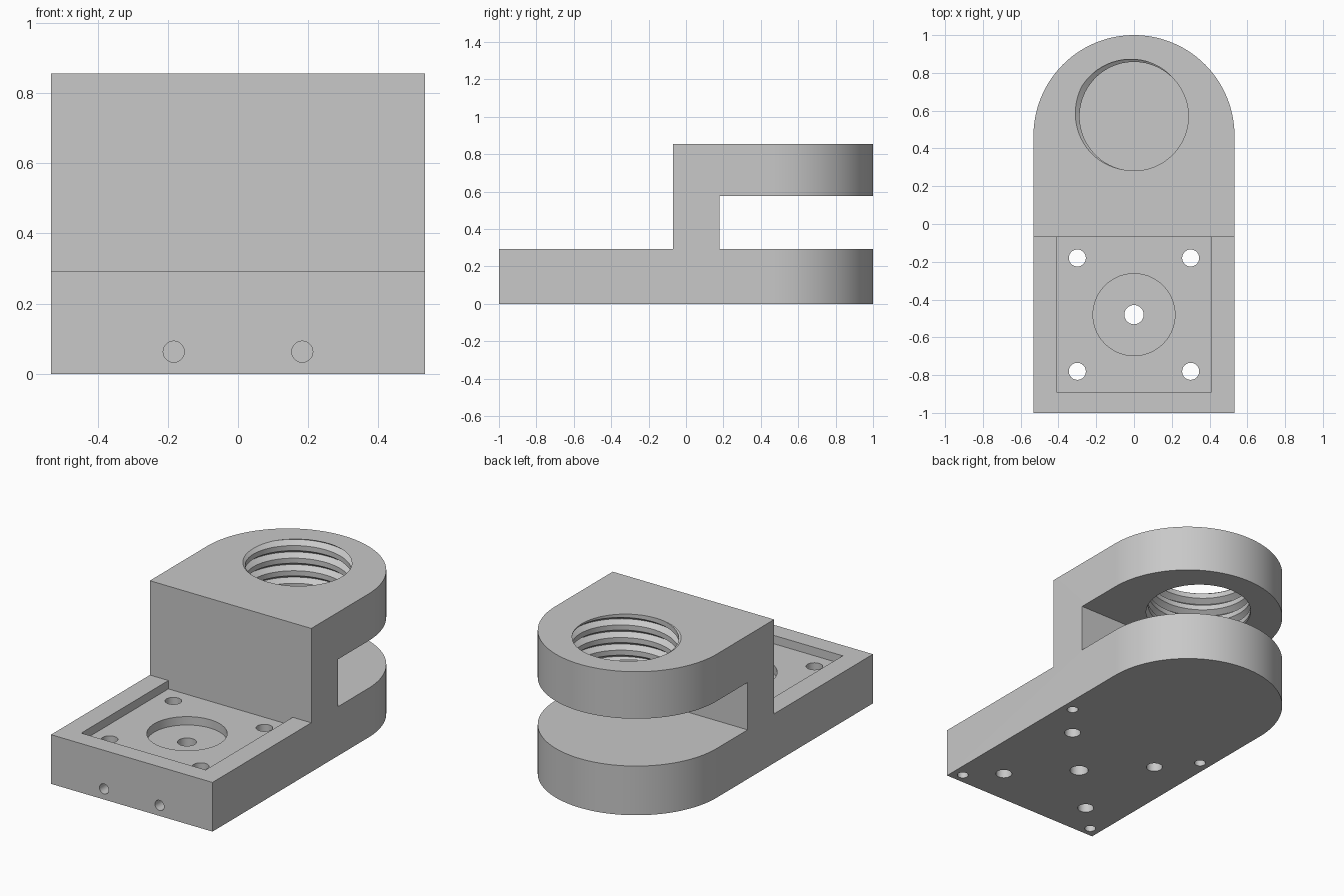
import bpy, bmesh
from math import pi, sin, cos, radians

if "Cube" in bpy.data.objects:
    bpy.data.objects.remove(bpy.data.objects["Cube"], do_unlink=True)

HALF_W, BASE_TOP, GAP_TOP, TOP = 0.532, 0.293, 0.575, 0.855
WALL_FRONT, WALL_BACK = -0.07, 0.18
POCKET_FLOOR, RECESS_FLOOR = 0.243, 0.193
PLATE_Y = -0.48

grey = bpy.data.materials.new("plain grey")
grey.use_nodes = True
colour = (0.58, 0.58, 0.58, 1)
grey.diffuse_color = colour
grey.node_tree.nodes["Principled BSDF"].inputs["Base Color"].default_value = colour


def make_object(name, bm):
    bmesh.ops.recalc_face_normals(bm, faces=bm.faces[:])
    mesh = bpy.data.meshes.new(name)
    bm.to_mesh(mesh)
    bm.free()
    mesh.materials.append(grey)
    obj = bpy.data.objects.new(name, mesh)
    bpy.context.collection.objects.link(obj)
    return obj


def prism(name, outline, z0, z1):
    bm = bmesh.new()
    face = bm.faces.new([bm.verts.new((x, y, z0)) for x, y in outline])
    top = bmesh.ops.extrude_face_region(bm, geom=[face])["geom"]
    verts = [v for v in top if isinstance(v, bmesh.types.BMVert)]
    bmesh.ops.translate(bm, verts=verts, vec=(0, 0, z1 - z0))
    return make_object(name, bm)


def box(name, half, y0, y1, z0, z1):
    return prism(name, [(-half, y0), (half, y0), (half, y1), (-half, y1)], z0, z1)


def disc(name, x, y, r, z0, z1, n=40):
    ring = [(x + r * cos(2 * pi * i / n), y + r * sin(2 * pi * i / n)) for i in range(n)]
    return prism(name, ring, z0, z1)


def thread_cutter(name, y, r, depth, pitch, z0, z1, start, n=72):
    # V groove wound along a helix, closed by a fan at each end
    profile = [(0.0, r), (0.3, r + depth), (0.6, r)]
    rows = int((z1 - z0) / pitch) * len(profile)
    bm = bmesh.new()
    grid = []
    for k in range(rows):
        step, radius = profile[k % 3]
        row = []
        for i in range(n):
            a = 2 * pi * i / n
            z = z0 + pitch * (k // 3 + step + i / n)
            row.append(bm.verts.new((radius * cos(a + start), y + radius * sin(a + start), z)))
        grid.append(row)
    for k in range(rows - 1):
        for i in range(n):
            if i < n - 1:
                right = (grid[k][i + 1], grid[k + 1][i + 1])
            elif k + 4 < rows:
                right = (grid[k + 3][0], grid[k + 4][0])
            else:
                continue
            bm.faces.new((grid[k][i], right[0], right[1], grid[k + 1][i]))
    middle = (z0 + z1) / 2
    open_edges = [e for e in bm.edges if e.is_boundary]
    low = bm.verts.new((0, y, z0))
    high = bm.verts.new((0, y, z1 + pitch))
    for e in open_edges:
        tip = low if e.verts[0].co.z < middle else high
        bm.faces.new((e.verts[0], e.verts[1], tip))
    return make_object(name, bm)


# Body with a rounded back end
arc = 96
outline = [(-HALF_W, -1), (HALF_W, -1)]
outline += [(HALF_W * cos(pi * i / arc), 1 - HALF_W + HALF_W * sin(pi * i / arc))
            for i in range(arc + 1)]
body = prism("clamp_body", outline, 0, TOP)

# Step above the plate and slot between the two rounded arms
cutters = [
    box("step_cutter", 1, -1.2, WALL_FRONT, BASE_TOP, 1.2),
    box("slot_cutter", 1, WALL_BACK, 1.2, BASE_TOP, GAP_TOP),
    box("pocket_cutter", 0.41, -0.89, WALL_FRONT, POCKET_FLOOR, 0.4),
    disc("recess_cutter", 0, PLATE_Y, 0.217, RECESS_FLOOR, 0.27, 72),
    disc("centre_hole_cutter", 0, PLATE_Y, 0.051, -0.1, 0.25),
]

# Through holes in the pocket, blind holes underneath and in the front
for x in (-1, 1):
    for y in (-0.78, -0.18):
        cutters.append(disc("pocket_hole_cutter", 0.3 * x, y, 0.045, -0.1, 0.27))
    for y in (-0.94, 0.02):
        cutters.append(disc("foot_hole_cutter", 0.467 * x, y, 0.031, -0.1, 0.15))
    front = disc("front_hole_cutter", 0, 0, 0.03, 0, 0.4)
    front.location = (0.183 * x, -0.8, 0.063)
    front.rotation_euler = (pi / 2, 0, 0)
    cutters.append(front)

# Threaded hole through the upper arm
PITCH = 0.075
thread_bottom = TOP - 5.5 * PITCH
cutters.append(thread_cutter("thread_cutter", 0.57, 0.288, 0.031, PITCH,
                             thread_bottom, thread_bottom + 8 * PITCH, radians(78)))

bpy.context.view_layer.update()
bpy.context.view_layer.objects.active = body
for cutter in cutters:
    cutter.hide_render = True
    mod = body.modifiers.new(cutter.name, "BOOLEAN")
    mod.operation = "DIFFERENCE"
    mod.solver = "EXACT"
    mod.object = cutter
    bpy.ops.object.modifier_apply(modifier=mod.name)
for cutter in cutters:
    bpy.data.objects.remove(cutter, do_unlink=True)

bpy.ops.object.select_all(action="DESELECT")
body.select_set(True)
bpy.ops.object.shade_smooth_by_angle(angle=radians(25))
